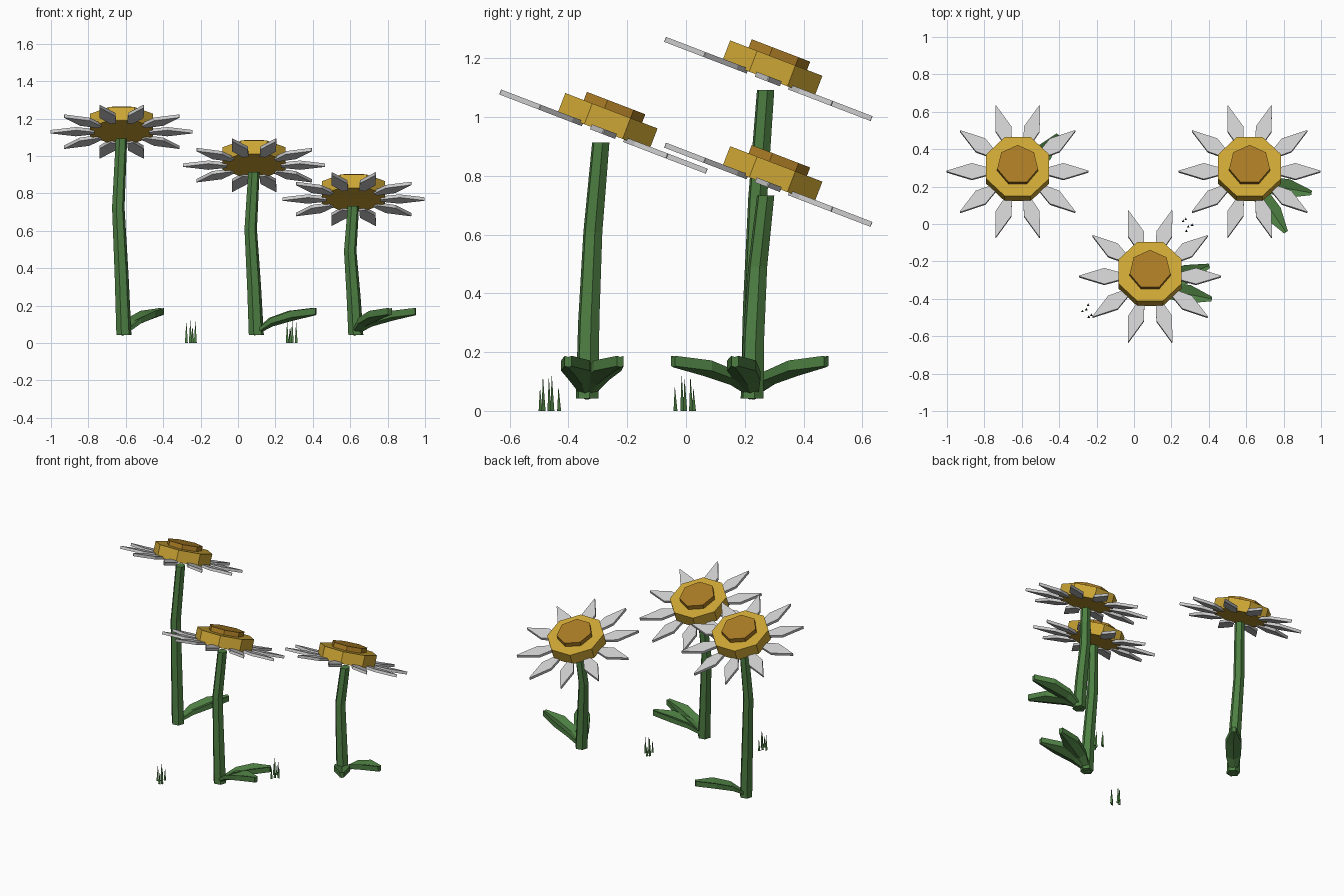
import bpy, bmesh
from math import sin, cos, pi, radians, atan2
from mathutils import Matrix, Vector

cube = bpy.data.objects.get("Cube")
if cube:
    bpy.data.objects.remove(cube)


def material(name, rgb):
    m = bpy.data.materials.new(name)
    m.use_nodes = True
    m.diffuse_color = (*rgb, 1)
    m.node_tree.nodes["Principled BSDF"].inputs["Base Color"].default_value = (*rgb, 1)
    return m


GREEN = material("leaf green", (0.075, 0.21, 0.055))
WHITE = material("petal white", (0.61, 0.61, 0.61))
GOLD = material("disc gold", (0.61, 0.38, 0.035))
BROWN = material("centre ochre", (0.40, 0.20, 0.018))


def loft(bm, rings):
    """Skin a closed tube through equal-sized rings and cap both ends."""
    loops = [[bm.verts.new(p) for p in ring] for ring in rings]
    n = len(loops[0])
    for a, b in zip(loops, loops[1:]):
        for i in range(n):
            j = (i + 1) % n
            bm.faces.new((a[i], a[j], b[j], b[i]))
    bm.faces.new(loops[0][::-1])
    bm.faces.new(loops[-1])


def finish(name, bm, mat, matrix=Matrix()):
    bmesh.ops.recalc_face_normals(bm, faces=bm.faces)
    mesh = bpy.data.meshes.new(name)
    bm.to_mesh(mesh)
    bm.free()
    mesh.materials.append(mat)
    ob = bpy.data.objects.new(name, mesh)
    ob.matrix_world = matrix
    bpy.context.collection.objects.link(ob)
    return ob


def polygon(r, sides, z, start=0.0, centre=(0, 0)):
    return [Vector((centre[0] + r * cos(start + 2 * pi * i / sides),
                    centre[1] + r * sin(start + 2 * pi * i / sides), z))
            for i in range(sides)]


def prism(name, r, sides, z0, z1, start, mat, matrix):
    bm = bmesh.new()
    loft(bm, [polygon(r, sides, z, start) for z in (z0, z1)])
    finish(name, bm, mat, matrix)


# Petal outline: distance from the centre, half width
PETAL = [(0.145, 0.016), (0.245, 0.044), (0.38, 0.002)]


def petals(name, matrix):
    bm = bmesh.new()
    outline = [(r, w) for r, w in PETAL] + [(r, -w) for r, w in reversed(PETAL)]
    stretch = Matrix.Diagonal((1, 1.04, 1, 1))
    for k in range(10):
        turn = stretch @ Matrix.Rotation(k * pi / 5, 4, 'Z')
        loft(bm, [[turn @ Vector((r, w, z)) for r, w in outline] for z in (-0.009, 0.009)])
    finish(name, bm, WHITE, matrix)


# Leaf stations: distance outward, height of the rim, half width, thickness
LEAF = [(-0.01, 0.06, 0.018, 0.015), (0.09, 0.135, 0.045, 0.03),
        (0.2, 0.172, 0.05, 0.035), (0.325, 0.188, 0.012, 0.035)]


def leaf(name, base, angle):
    bm = bmesh.new()
    rings = []
    for s, z, w, t in LEAF:
        crease = 0.35 * w
        rings.append([Vector(p) for p in (
            (s, -w, z), (s, 0, z - crease), (s, w, z),
            (s, w, z - t), (s, 0, z - t - crease), (s, -w, z - t))])
    loft(bm, rings)
    place = Matrix.Translation((base[0], base[1], 0)) @ Matrix.Rotation(angle, 4, 'Z')
    finish(name, bm, GREEN, place)


# Stem stations: fraction of height, x offset, y offset, radius
STEM = [(0.0, 0.012, -0.055, 0.041), (0.3, 0.0, -0.05, 0.038),
        (0.65, -0.018, -0.036, 0.034), (1.0, -0.001, -0.009, 0.031)]


def flower(label, x, y, z, leaf_directions):
    head = Matrix.Translation((x, y, z)) @ Matrix.Rotation(radians(-21), 4, 'X')
    petals(label + "_petals", head)
    prism(label + "_disc", 0.182, 8, 0.0, 0.076, pi / 8, GOLD, head)
    prism(label + "_centre", 0.112, 7, 0.07, 0.106, pi / 2, BROWN, head)

    bm = bmesh.new()
    bottom, top = 0.042, z - 0.037
    loft(bm, [polygon(r, 6, bottom + (top - bottom) * f, 0.2, (x + dx, y + dy))
              for f, dx, dy, r in STEM])
    finish(label + "_stem", bm, GREEN)

    base = (x + STEM[0][1], y + STEM[0][2])
    for i, (dx, dy) in enumerate(leaf_directions):
        leaf(f"{label}_leaf_{i + 1}", base, atan2(dy, dx))


flower("tall_flower", -0.622, 0.28, 1.13, [(0.2, 0.245)])
flower("middle_flower", 0.086, -0.281, 0.951, [(0.293, -0.06), (0.27, 0.1)])
flower("short_flower", 0.618, 0.28, 0.77, [(0.3, -0.055), (0.18, -0.265)])

# Grass tufts: thin three-sided blades around each centre
BLADES = [(-0.022, 0.02, 0.115), (-0.005, -0.033, 0.08), (0.005, -0.01, 0.12),
          (0.026, 0.0, 0.11), (-0.008, 0.03, 0.075)]


def tuft(name, x, y, flip):
    bm = bmesh.new()
    for dx, dy, h in BLADES:
        c = (x + flip * dx, y + flip * dy)
        loft(bm, [polygon(0.009, 3, 0.0, pi / 2, c), polygon(0.0006, 3, h, pi / 2, c)])
    finish(name, bm, GREEN)


tuft("grass_tuft_left", 0.285, -0.005, 1)
tuft("grass_tuft_right", -0.25, -0.467, -1)
